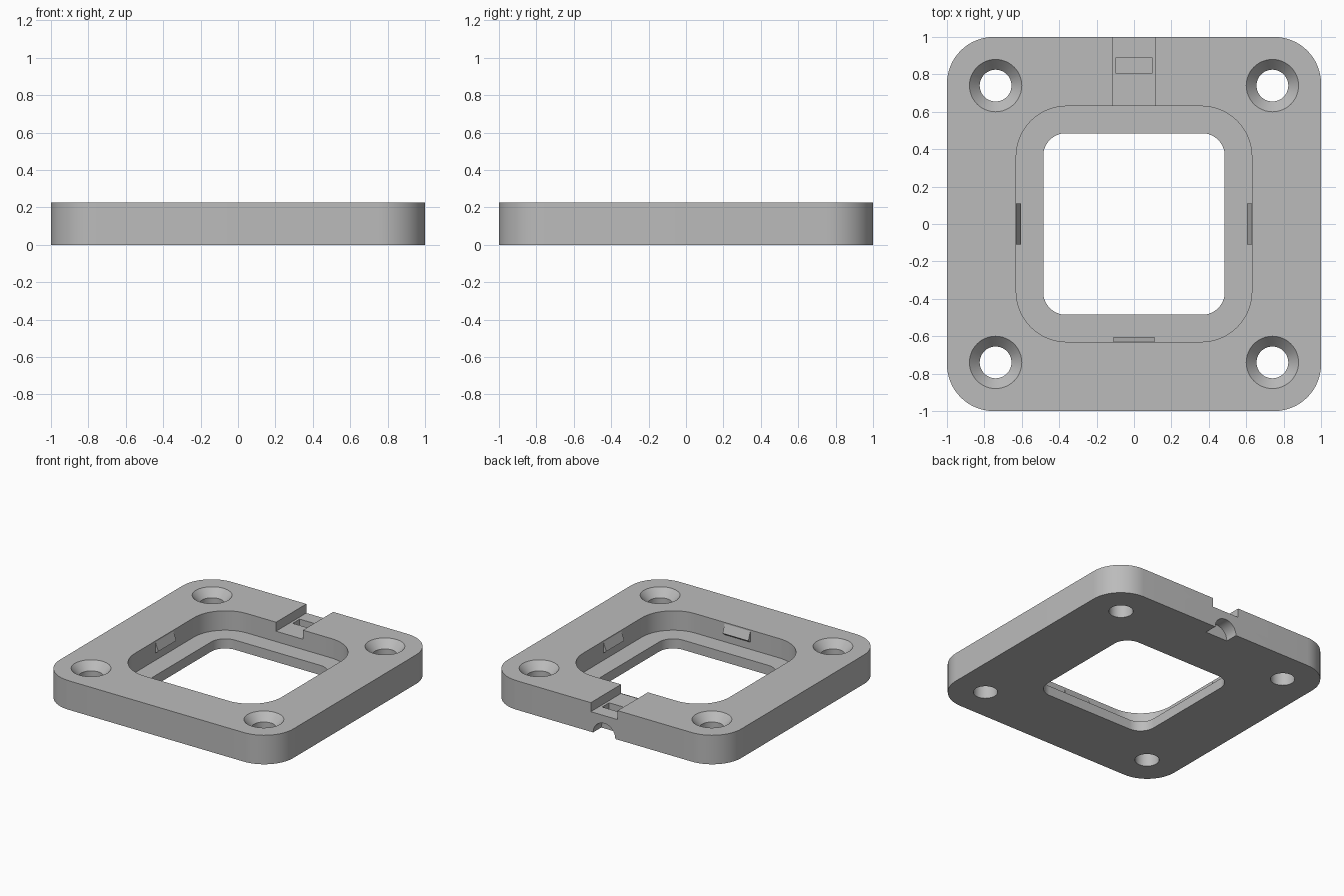
import bpy, bmesh
from math import sin, cos, pi, radians

cube = bpy.data.objects.get("Cube")
if cube:
    bpy.data.objects.remove(cube, do_unlink=True)

HEIGHT = 0.225
FLOOR = 0.075        # top of the inner ledge
POCKET = 0.63        # half width of the pocket

grey = bpy.data.materials.new("plain_grey")
grey.use_nodes = True
grey.diffuse_color = (0.5, 0.5, 0.5, 1)
grey.node_tree.nodes["Principled BSDF"].inputs["Base Color"].default_value = (0.5, 0.5, 0.5, 1)


def finish(name, bm):
    bmesh.ops.recalc_face_normals(bm, faces=bm.faces)
    mesh = bpy.data.meshes.new(name)
    bm.to_mesh(mesh)
    bm.free()
    mesh.materials.append(grey)
    obj = bpy.data.objects.new(name, mesh)
    bpy.context.collection.objects.link(obj)
    return obj


def prism(name, points, offset):
    """Extrude a flat outline of 3D points along an offset."""
    bm = bmesh.new()
    face = bm.faces.new([bm.verts.new(p) for p in points])
    new = bmesh.ops.extrude_face_region(bm, geom=[face])["geom"]
    verts = [g for g in new if isinstance(g, bmesh.types.BMVert)]
    bmesh.ops.translate(bm, verts=verts, vec=offset)
    return finish(name, bm)


def rounded_block(name, half, radius, z0, z1, steps=16):
    points = []
    for corner, (sx, sy) in enumerate([(1, 1), (-1, 1), (-1, -1), (1, -1)]):
        for i in range(steps + 1):
            a = (corner + i / steps) * pi / 2
            points.append((sx * (half - radius) + radius * cos(a),
                           sy * (half - radius) + radius * sin(a), z0))
    return prism(name, points, (0, 0, z1 - z0))


def box(name, half_x, y0, y1, z0, z1):
    points = [(-half_x, y0, z0), (half_x, y0, z0), (half_x, y1, z0), (-half_x, y1, z0)]
    return prism(name, points, (0, 0, z1 - z0))


def screw_hole(name, x, y, segments=48):
    """Stack of rings: straight bore, then a cone opening at the top."""
    bm = bmesh.new()
    rings = []
    for r, z in [(0.085, -0.1), (0.085, HEIGHT - 0.06), (0.14, HEIGHT), (0.14, HEIGHT + 0.1)]:
        rings.append([bm.verts.new((x + r * cos(2 * pi * i / segments),
                                    y + r * sin(2 * pi * i / segments), z))
                      for i in range(segments)])
    for low, high in zip(rings, rings[1:]):
        for i in range(segments):
            j = (i + 1) % segments
            bm.faces.new((low[i], low[j], high[j], high[i]))
    bm.faces.new(rings[0])
    bm.faces.new(rings[-1])
    return finish(name, bm)


# Frame plate with rounded corners
frame = rounded_block("frame_plate", 1.0, 0.25, 0, HEIGHT)

# Pocket, window, cable slot, latch recess and rounded rear notch
cutters = [
    rounded_block("pocket_cutter", POCKET, 0.27, FLOOR, 0.4),
    rounded_block("window_cutter", 0.485, 0.12, -0.1, 0.4),
    box("slot_cutter", 0.115, 0.5, 1.1, 0.155, 0.4),
    box("recess_cutter", 0.095, 0.805, 0.89, 0.1, 0.3),
]
arch = [(0.095 * cos(pi * i / 20), 0.9, 0.095 * sin(pi * i / 20)) for i in range(21)]
arch += [(-0.095, 0.9, -0.1), (0.095, 0.9, -0.1)]
cutters.append(prism("notch_cutter", arch, (0, 0.2, 0)))

# Countersunk screw holes
for x in (-0.74, 0.74):
    for y in (-0.74, 0.74):
        cutters.append(screw_hole("screw_hole_cutter", x, y))

for cutter in cutters:
    cutter.hide_render = True
    mod = frame.modifiers.new(cutter.name, "BOOLEAN")
    mod.operation = "DIFFERENCE"
    mod.solver = "EXACT"
    mod.object = cutter

graph = bpy.context.evaluated_depsgraph_get()
cut_mesh = bpy.data.meshes.new_from_object(frame.evaluated_get(graph))
frame.modifiers.clear()
frame.data = cut_mesh
for cutter in cutters:
    bpy.data.objects.remove(cutter, do_unlink=True)

# Wedge shaped snap tabs on three pocket walls
profile = [(POCKET, 0.215), (0.605, 0.15), (POCKET, 0.13)]
for name, turn in [("left_tab", 0), ("right_tab", pi), ("front_tab", -pi / 2)]:
    tab = prism(name, [(x, -0.11, z) for x, z in profile], (0, 0.22, 0))
    tab.rotation_euler.z = turn

# Smooth the curved walls, keep the edges sharp
bpy.ops.object.select_all(action="DESELECT")
frame.select_set(True)
bpy.context.view_layer.objects.active = frame
bpy.ops.object.shade_smooth_by_angle(angle=radians(30))
